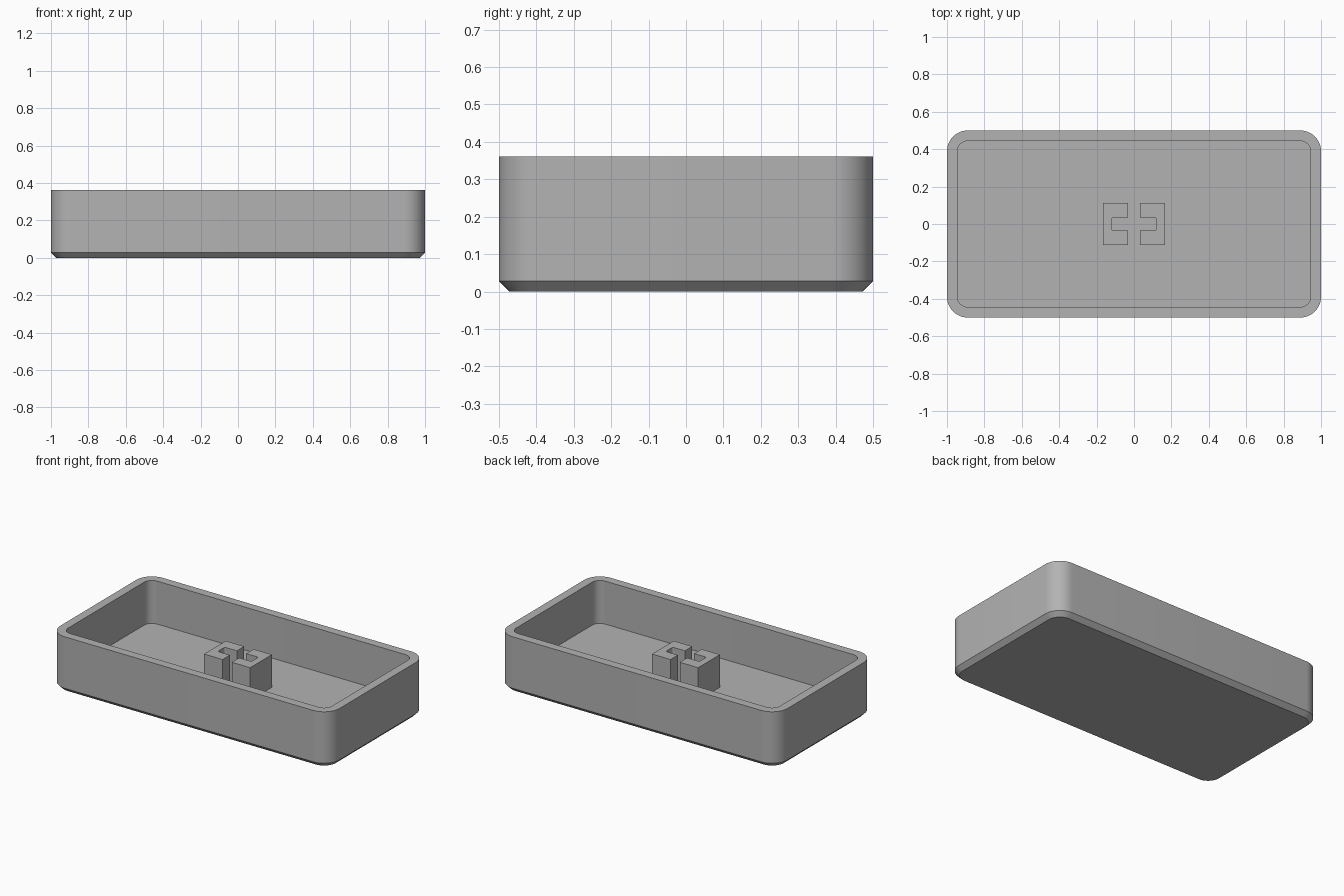
import bpy
import bmesh
from math import cos, sin, pi, radians

cube = bpy.data.objects.get("Cube")
if cube:
    bpy.data.objects.remove(cube, do_unlink=True)

grey = bpy.data.materials.new("plain grey")
grey.use_nodes = True
COLOUR = (0.45, 0.45, 0.45, 1)
grey.diffuse_color = COLOUR
grey.node_tree.nodes["Principled BSDF"].inputs["Base Color"].default_value = COLOUR

HEIGHT, FLOOR, WALL, CHAMFER, RADIUS = 0.361, 0.083, 0.056, 0.028, 0.111
STEM_TOP = 0.295


def arc(cx, cy, r, start, end, steps):
    """Points along a circular arc, angles in degrees."""
    angles = [radians(start + (end - start) * i / steps) for i in range(steps + 1)]
    return [(cx + r * cos(a), cy + r * sin(a)) for a in angles]


def rounded_rectangle(inset, radius):
    hx, hy = 1 - inset - radius, 0.5 - inset - radius
    points = []
    for i, (sx, sy) in enumerate([(1, 1), (-1, 1), (-1, -1), (1, -1)]):
        points += arc(sx * hx, sy * hy, radius, 90 * i, 90 * i + 90, 12)
    return points


def loft(name, sections):
    """Join matching outlines, given as (points, z), and cap both ends."""
    bm = bmesh.new()
    rings = [[bm.verts.new((x, y, z)) for x, y in pts] for pts, z in sections]
    for low, high in zip(rings, rings[1:]):
        n = len(low)
        for i in range(n):
            j = (i + 1) % n
            bm.faces.new((low[i], low[j], high[j], high[i]))
    bm.faces.new(rings[0][::-1])
    bm.faces.new(rings[-1])
    bmesh.ops.recalc_face_normals(bm, faces=bm.faces)
    mesh = bpy.data.meshes.new(name)
    bm.to_mesh(mesh)
    bm.free()
    mesh.materials.append(grey)
    obj = bpy.data.objects.new(name, mesh)
    bpy.context.collection.objects.link(obj)
    bpy.ops.object.select_all(action="DESELECT")
    obj.select_set(True)
    bpy.context.view_layer.objects.active = obj
    bpy.ops.object.shade_smooth_by_angle(angle=radians(30))
    return obj


# Hollow tray: chamfered base, outer wall, rim, inner wall, floor
outer = rounded_rectangle(0, RADIUS)
inner = rounded_rectangle(WALL, RADIUS - WALL)
base = rounded_rectangle(CHAMFER, RADIUS - CHAMFER)
loft("tray", [(base, 0), (outer, CHAMFER), (outer, HEIGHT),
              (inner, HEIGHT), (inner, FLOOR)])

# Two C-shaped stem halves facing each other, with rounded slot corners
X0, X1, Y, SLOT_X, SLOT_Y, FILLET = 0.033, 0.165, 0.111, 0.121, 0.036, 0.014
profile = [(X0, -Y), (X1, -Y), (X1, Y), (X0, Y), (X0, SLOT_Y)]
profile += arc(SLOT_X - FILLET, SLOT_Y - FILLET, FILLET, 90, 0, 5)
profile += arc(SLOT_X - FILLET, FILLET - SLOT_Y, FILLET, 0, -90, 5)
profile += [(X0, -SLOT_Y)]
for name, side in (("left_stem", 1), ("right_stem", -1)):
    outline = [(side * x, y) for x, y in profile]
    loft(name, [(outline, FLOOR - 0.01), (outline, STEM_TOP)])
